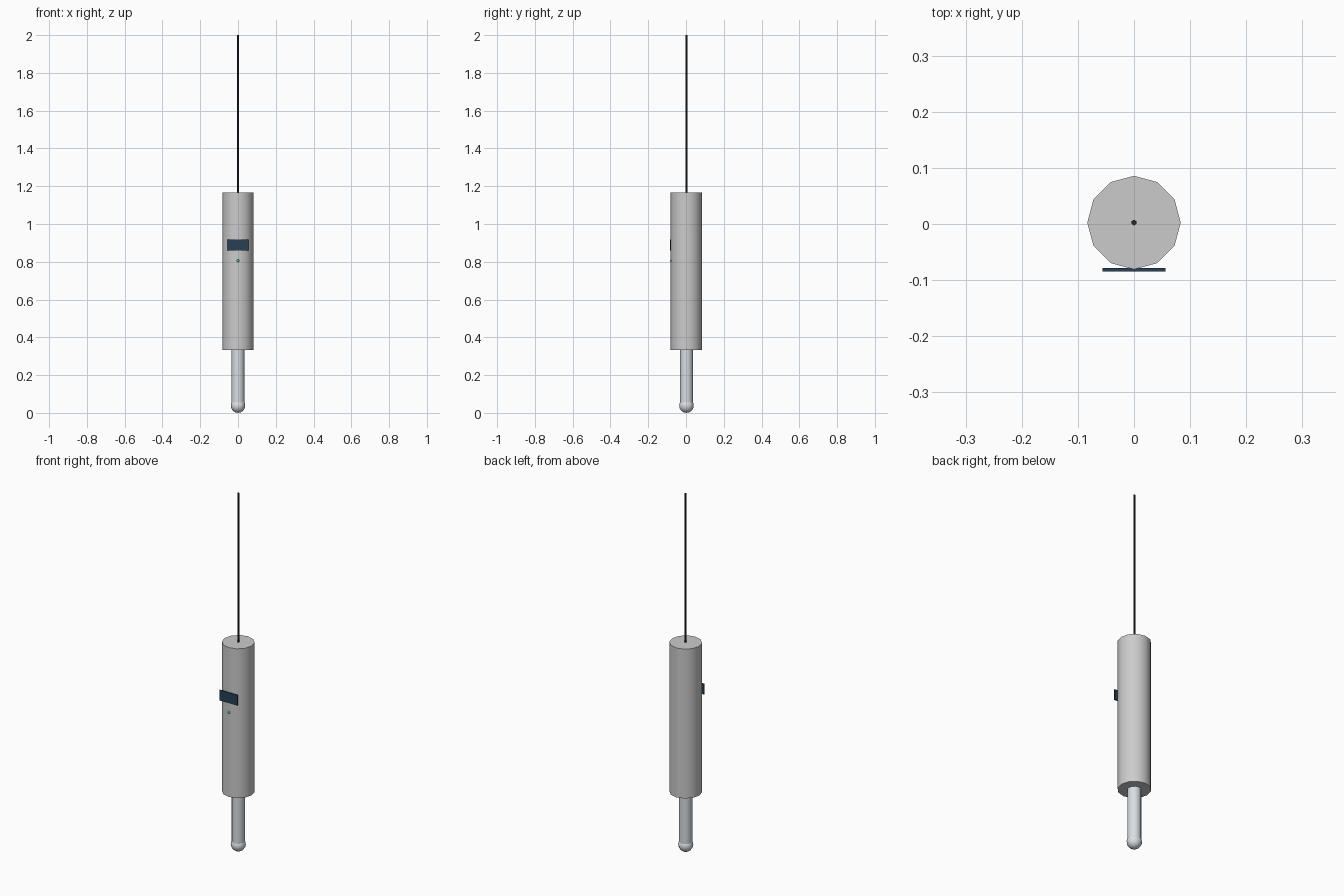
import bpy, math

if "Cube" in bpy.data.objects:
    bpy.data.objects.remove(bpy.data.objects["Cube"])

CY = 0.0025  # axis of the probe, slightly behind centre because of the display


def paint(obj, name, color):
    mat = bpy.data.materials.get(name) or bpy.data.materials.new(name)
    mat.diffuse_color = (*color, 1)
    mat.use_nodes = True
    mat.node_tree.nodes["Principled BSDF"].inputs["Base Color"].default_value = mat.diffuse_color
    obj.data.materials.append(mat)


def finish(obj, name):
    obj.name = name
    bpy.ops.object.shade_smooth_by_angle(angle=math.radians(50))
    return obj


def rod(name, radius, z0, z1, sides):
    bpy.ops.mesh.primitive_cylinder_add(
        vertices=sides, radius=radius, depth=z1 - z0,
        location=(0, CY, (z0 + z1) / 2))
    return finish(bpy.context.object, name)


# Main housing
body = rod("body", 0.0833, 0.333, 1.167, 12)
paint(body, "light_grey", (0.78, 0.78, 0.80))

# Metal stem and rounded tip
stem = rod("stem", 0.0345, 0.035, 0.334, 12)
paint(stem, "steel", (0.68, 0.73, 0.76))
bpy.ops.mesh.primitive_uv_sphere_add(
    segments=12, ring_count=8, radius=0.0385, location=(0, CY, 0.0385))
tip = finish(bpy.context.object, "tip")
paint(tip, "tip_grey", (0.72, 0.75, 0.77))

# Thin cable up to the top
cable = rod("cable", 0.005, 1.166, 2.0, 6)
paint(cable, "black", (0.02, 0.02, 0.025))

# Display plate on the front
bpy.ops.mesh.primitive_cube_add(size=1, location=(0, -0.0815, 0.888))
display = bpy.context.object
display.name = "display"
display.scale = (0.1125, 0.006, 0.058)
bpy.ops.object.transform_apply(location=False, rotation=False, scale=True)
paint(display, "dark_blue", (0.02, 0.05, 0.09))

# Small indicator light under the display
bpy.ops.mesh.primitive_uv_sphere_add(
    segments=8, ring_count=6, radius=0.008, location=(0, -0.077, 0.805))
light = finish(bpy.context.object, "indicator_light")
paint(light, "green", (0.05, 0.6, 0.35))
